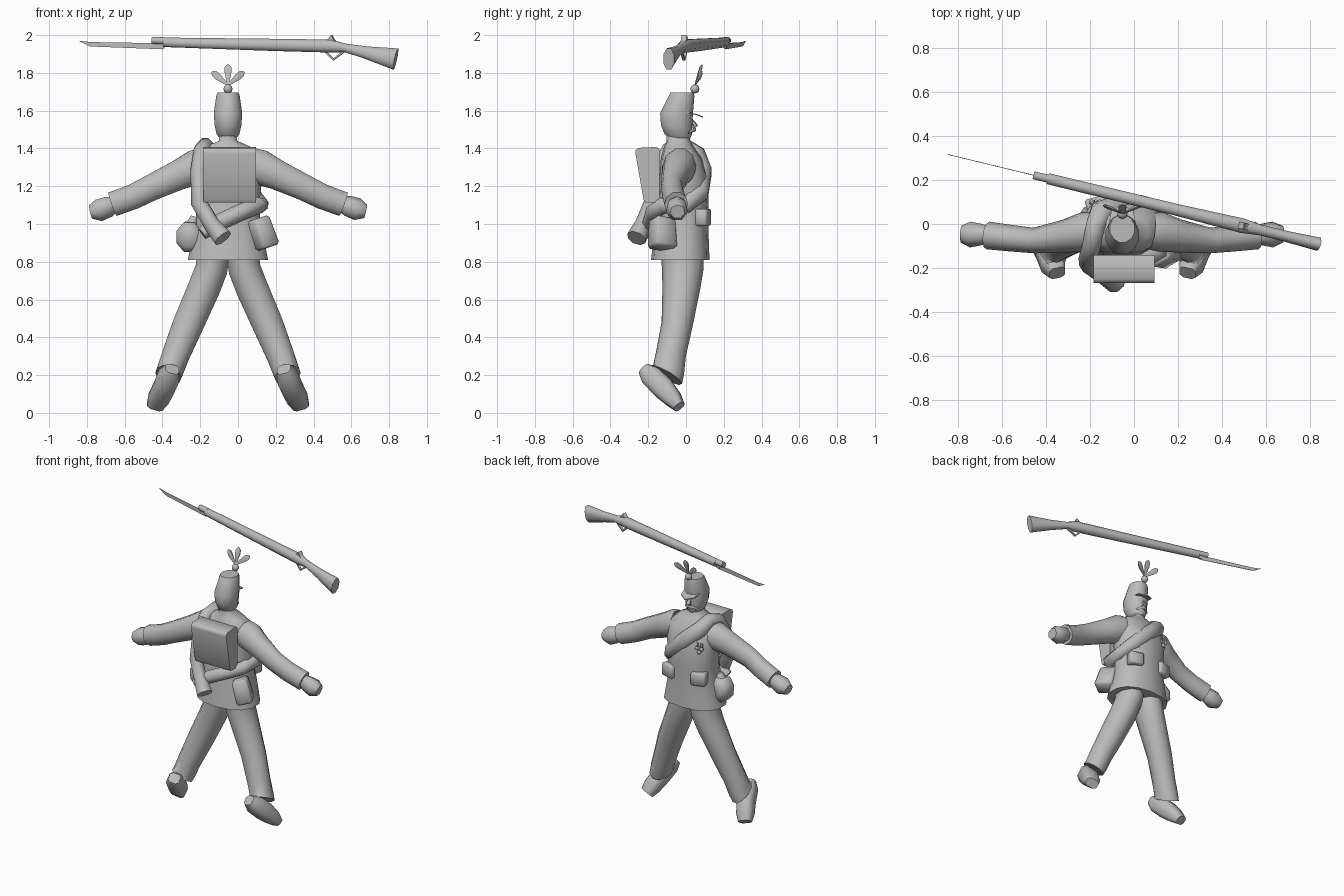
import bpy, bmesh, math
from mathutils import Vector, Matrix

if "Cube" in bpy.data.objects:
    bpy.data.objects.remove(bpy.data.objects["Cube"])

CX = -0.053  # body centre line
grey = bpy.data.materials.new("plain grey")
grey.diffuse_color = (0.5, 0.5, 0.5, 1)
grey.use_nodes = True
grey.node_tree.nodes["Principled BSDF"].inputs["Base Color"].default_value = grey.diffuse_color


def finish(bm, name, angle=40):
    bmesh.ops.recalc_face_normals(bm, faces=bm.faces)
    me = bpy.data.meshes.new(name)
    bm.to_mesh(me)
    bm.free()
    ob = bpy.data.objects.new(name, me)
    bpy.context.collection.objects.link(ob)
    me.materials.append(grey)
    bpy.ops.object.select_all(action='DESELECT')
    ob.select_set(True)
    bpy.context.view_layer.objects.active = ob
    bpy.ops.object.shade_smooth_by_angle(angle=math.radians(angle))
    return ob


def loft(name, rings, n=10, ref=(0, 1, 0), power=1.0, angle=60, level=False, start_cap=True):
    """Skin elliptical rings (x, y, z, half width, half depth) along a path."""
    bm = bmesh.new()
    pts = [Vector(r[:3]) for r in rings]
    loops = []
    for i, r in enumerate(rings):
        t = (pts[min(i + 1, len(pts) - 1)] - pts[max(i - 1, 0)]).normalized()
        if level:  # keep every ring horizontal
            t = Vector((0, 0, 1))
        v = Vector(ref)
        v = (v - t * v.dot(t)).normalized()
        u = v.cross(t)
        loop = []
        for k in range(n):
            a = 2 * math.pi * (k + 0.5) / n
            c, s = math.cos(a), math.sin(a)
            c = math.copysign(abs(c) ** power, c)
            s = math.copysign(abs(s) ** power, s)
            loop.append(bm.verts.new(pts[i] + u * c * r[3] + v * s * r[4]))
        loops.append(loop)
    for a, b in zip(loops, loops[1:]):
        for k in range(n):
            bm.faces.new((a[k], a[(k + 1) % n], b[(k + 1) % n], b[k]))
    if start_cap:
        bm.faces.new(loops[0])
    bm.faces.new(loops[-1])
    return finish(bm, name, angle)


def box(name, loc, size, rot=(0, 0, 0), bevel=0.012, taper=1.0):
    bm = bmesh.new()
    bmesh.ops.create_cube(bm, size=1)
    for v in bm.verts:
        if v.co.z < 0:
            v.co.xy *= taper
        v.co = Vector([a * b for a, b in zip(v.co, size)])
    bmesh.ops.bevel(bm, geom=bm.edges[:], offset=bevel, segments=1, affect='EDGES')
    m = Matrix.Translation(loc)
    for ang, ax in zip(rot, 'XYZ'):
        m = m @ Matrix.Rotation(math.radians(ang), 4, ax)
    bm.transform(m)
    return finish(bm, name, 60)


def ball(name, loc, r, seg=8):
    bm = bmesh.new()
    bmesh.ops.create_uvsphere(bm, u_segments=seg, v_segments=6, radius=r)
    bm.transform(Matrix.Translation(loc))
    return finish(bm, name, 60)


def plate(name, pts, offset, angle=20):
    """Flat polygon thickened by an offset vector."""
    bm = bmesh.new()
    f = bm.faces.new([bm.verts.new(p) for p in pts])
    ex = bmesh.ops.extrude_face_region(bm, geom=[f])
    bmesh.ops.translate(bm, vec=offset, verts=[e for e in ex['geom'] if isinstance(e, bmesh.types.BMVert)])
    return finish(bm, name, angle)


# Coat with flared skirt, rising into the neck
loft("coat", [(CX, -.03, .81, .217, .155), (CX, -.028, .87, .205, .15), (CX, -.022, 1.0, .175, .14),
              (CX, -.015, 1.1, .17, .135), (CX, -.01, 1.25, .185, .13), (CX, -.025, 1.35, .18, .108),
              (CX, -.038, 1.41, .12, .078), (CX, -.04, 1.44, .05, .062), (CX, -.045, 1.475, .043, .06)],
     n=14, power=.85, level=True)

# Head and cap
loft("head_and_cap", [(CX, -.03, 1.44, .035, .045), (CX, -.04, 1.475, .062, .075), (CX, -.05, 1.52, .073, .085),
                      (CX, -.05, 1.585, .078, .09), (CX, -.023, 1.68, .064, .07),
                      (CX, -.021, 1.695, .058, .064)], n=12, level=True, start_cap=False)
plate("visor", [(CX - .062, -.0, 1.59), (CX - .05, .06, 1.575), (CX, .09, 1.563),
                (CX + .05, .06, 1.575), (CX + .062, -.0, 1.59)], (0, 0, .006))
loft("nose", [(CX, .025, 1.555, .008, .008), (CX, .05, 1.52, .016, .014), (CX, .035, 1.508, .014, .008)], n=6)
loft("moustache", [(CX - .045, .015, 1.485, .006, .006), (CX, .045, 1.5, .01, .012),
                   (CX + .045, .015, 1.485, .006, .006)], n=6, ref=(0, 0, 1))
loft("chin", [(CX, .0, 1.485, .03, .035), (CX, .005, 1.45, .018, .018)], n=8, level=True)

# Pompom and three feathers
ball("pompom", (CX, .047, 1.715), .024)
for k in (-1, 0, 1):
    a = math.radians(50 * k)
    s, c = math.sin(a), math.cos(a)
    loft("feather", [(CX + s * d, .047 + d * .35, 1.735 + c * d, w, w * .4)
                     for d, w in ((0, .005), (.07, .021), (.095, .02), (.11, .005))], n=6)

for s in (-1, 1):
    # Sleeve and hand
    loft("sleeve", [(CX + s * x, y, z, a, b) for x, y, z, a, b in (
        (.125, -.03, 1.312, .095, .085), (.17, -.035, 1.30, .098, .09), (.26, -.055, 1.26, .083, .075),
        (.40, -.075, 1.195, .073, .058), (.50, -.065, 1.145, .07, .06), (.61, -.052, 1.105, .069, .063))],
        start_cap=False)
    loft("hand", [(CX + s * x, y, z, a, b) for x, y, z, a, b in (
        (.605, -.05, 1.107, .045, .042), (.635, -.048, 1.093, .058, .05), (.685, -.048, 1.075, .062, .06),
        (.728, -.045, 1.065, .038, .04))], n=7, start_cap=False)
    # Trouser leg with slanted hem, and boot
    loft("trouser_leg", [(CX + s * x, y, z, a, b) for x, y, z, a, b in (
        (.08, -.018, .82, .09, .112), (.088, -.018, .76, .09, .11), (.127, -.025, .66, .09, .1),
        (.21, -.047, .47, .086, .083), (.275, -.08, .31, .077, .08), (.306, -.093, .225, .074, .085),
        (.316, -.108, .2, .072, .1))], start_cap=False)
    loft("boot", [(CX + s * x, y, z, a, b) for x, y, z, a, b in (
        (.295, -.222, .232, .04, .035), (.312, -.185, .195, .058, .06), (.34, -.12, .13, .056, .062),
        (.368, -.07, .075, .057, .05), (.388, -.037, .033, .045, .032))],
        n=8, ref=(0, .7, .7), power=.65)
    # Belt pouch at the front
    box("belt_pouch", (CX + s * .115, .09, 1.035), (.1, .065, .09), (0, 0, -s * 15), .008)

# Square knapsack, deeper at the top
prof = [(-.25, 1.403), (-.266, 1.392), (-.268, 1.375), (-.225, 1.13), (-.215, 1.115),
        (-.14, 1.115), (-.14, 1.395), (-.155, 1.408)]
plate("knapsack", [(CX - .13, y, z) for y, z in prof], (.277, 0, 0), 50)


# Blanket roll slung over one shoulder, tied at the back of the hip
cu = bpy.data.curves.new("blanket_roll", 'CURVE')
cu.dimensions = '3D'
cu.bevel_depth, cu.bevel_resolution, cu.use_fill_caps = .045, 2, True
roll = [(-.08, -.262, .925, 1.2), (-.14, -.225, 1.0, 1), (-.205, -.18, 1.11, 1), (-.207, -.15, 1.28, 1),
        (-.19, -.09, 1.39, 1), (-.175, -.01, 1.412, 1.05), (-.15, .05, 1.365, 1.25), (-.055, .08, 1.275, 1.35),
        (.06, .07, 1.165, 1.2), (.12, .0, 1.1, 1), (.11, -.12, 1.1, 1), (.01, -.175, 1.06, 1),
        (-.12, -.19, 1.0, 1), (-.19, -.2, .95, .8)]
sp = cu.splines.new('POLY')
sp.points.add(len(roll) - 1)
for p, co in zip(sp.points, roll):
    p.co = (*co[:3], 1)
    p.radius = co[3]
ob = bpy.data.objects.new("blanket_roll", cu)
bpy.context.collection.objects.link(ob)
cu.materials.append(grey)
bpy.ops.object.select_all(action='DESELECT')
ob.select_set(True)
bpy.context.view_layer.objects.active = ob
bpy.ops.object.convert(target='MESH')
bpy.ops.object.shade_smooth_by_angle(angle=math.radians(60))

# Hip bag, canteen and chest medals
box("hip_bag", (.125, -.125, .95), (.1, .12, .165), (0, -18, 30), .014, 1.1)
loft("canteen", [(-.265, -.11, .925, .045, .05), (-.26, -.085, .93, .072, .085),
                 (-.25, -.01, .935, .072, .085), (-.245, .015, .935, .045, .05)], n=8, ref=(0, 0, 1))
loft("canteen_spout", [(-.245, -.05, .99, .04, .04), (-.23, -.05, 1.04, .022, .022)], n=6)
for dx, dz in ((-.018, 0), (.018, 0), (0, -.025)):
    ball("medal", (CX - .12 + dx, .098, 1.25 + dz), .014, 6)
    box("medal_ribbon", (CX - .12 + dx, .096, 1.275 + dz), (.015, .012, .03), bevel=.002)


# Rifle lying diagonally overhead
def ry(x):
    return .111 - .242 * x


loft("rifle_stock", [(x, ry(x), z, a, b) for x, z, a, b in (
    (-.39, 1.962, .027, .027), (.2, 1.948, .035, .029), (.49, 1.942, .037, .036), (.57, 1.932, .024, .026),
    (.68, 1.907, .036, .026), (.835, 1.873, .062, .032))], n=8)
loft("rifle_muzzle", [(-.455, ry(-.455), 1.972, .019, .019), (-.38, ry(-.38), 1.97, .02, .02)], n=8)


def rifle_plate(name, pts, t):
    n = Vector((.235, .972, 0))
    plate(name, [Vector((x, ry(x), z)) - n * t / 2 for x, z in pts], n * t)


rifle_plate("bayonet", [(-.843, 1.97), (-.78, 1.963), (-.4, 1.957), (-.4, 1.925), (-.785, 1.94)], .003)
rifle_plate("bayonet_lug", [(-.45, 1.99), (-.39, 1.985), (-.39, 1.93), (-.41, 1.93)], .012)
rifle_plate("hammer", [(.46, 1.96), (.497, 2.0), (.51, 1.975), (.54, 1.95), (.5, 1.94)], .03)
rifle_plate("trigger_guard", [(.455, 1.915), (.505, 1.865), (.565, 1.91), (.553, 1.914),
                              (.505, 1.876), (.467, 1.915)], .015)
